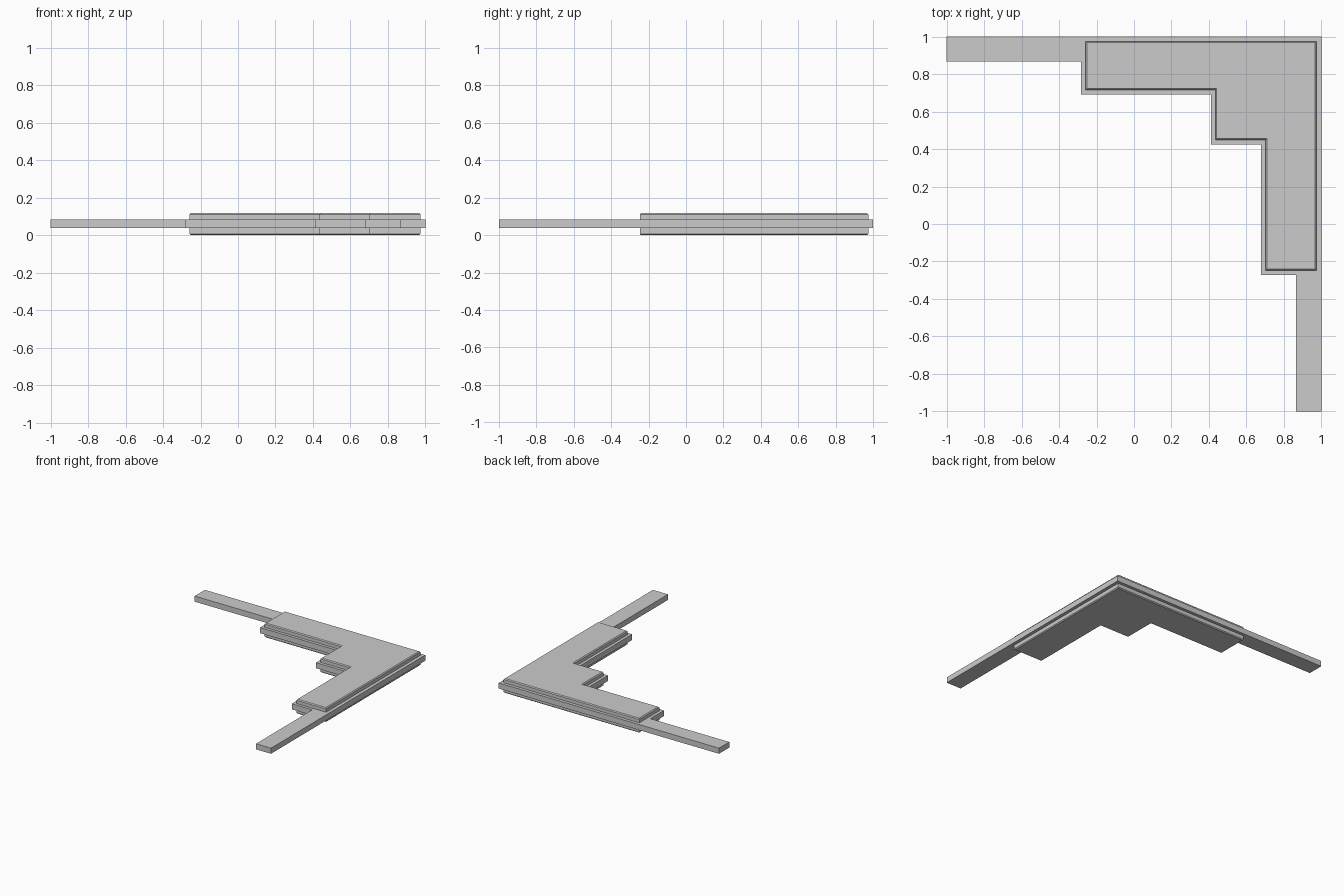
import bpy, bmesh

if "Cube" in bpy.data.objects:
    bpy.data.objects.remove(bpy.data.objects["Cube"])

def slab(name, outline, z0, z1, bevel_z=None):
    """Extrude a stepped outline; optionally chamfer the rim at height bevel_z."""
    bm = bmesh.new()
    face = bm.faces.new([bm.verts.new((x, y, z0)) for x, y in outline])
    ext = bmesh.ops.extrude_face_region(bm, geom=[face])
    for v in ext["geom"]:
        if isinstance(v, bmesh.types.BMVert):
            v.co.z = z1
    bmesh.ops.recalc_face_normals(bm, faces=bm.faces)
    if bevel_z is not None:
        rim = [e for e in bm.edges if all(abs(v.co.z - bevel_z) < 1e-5 for v in e.verts)]
        bmesh.ops.bevel(bm, geom=rim, offset=0.007, segments=1,
                        affect='EDGES', profile=0.5)
    mesh = bpy.data.meshes.new(name)
    bm.to_mesh(mesh)
    bm.free()
    obj = bpy.data.objects.new(name, mesh)
    bpy.context.collection.objects.link(obj)
    return obj

# stepped corner core with two long arms
core = [(-1, 1), (-1, 0.867), (-0.284, 0.867), (-0.284, 0.692), (0.411, 0.692),
        (0.411, 0.425), (0.678, 0.425), (0.678, -0.271), (0.864, -0.271),
        (0.864, -1), (1, -1), (1, 1)]
slab("corner_core", core, 0.038, 0.084)

# inset cover plates, above and below
plate = [(-0.259, 0.975), (-0.259, 0.716), (0.434, 0.716), (0.434, 0.449),
         (0.702, 0.449), (0.702, -0.247), (0.973, -0.247), (0.973, 0.975)]
slab("top_plate", plate, 0.084, 0.118, 0.118)
slab("bottom_plate", plate, 0.0, 0.038, 0.0)
